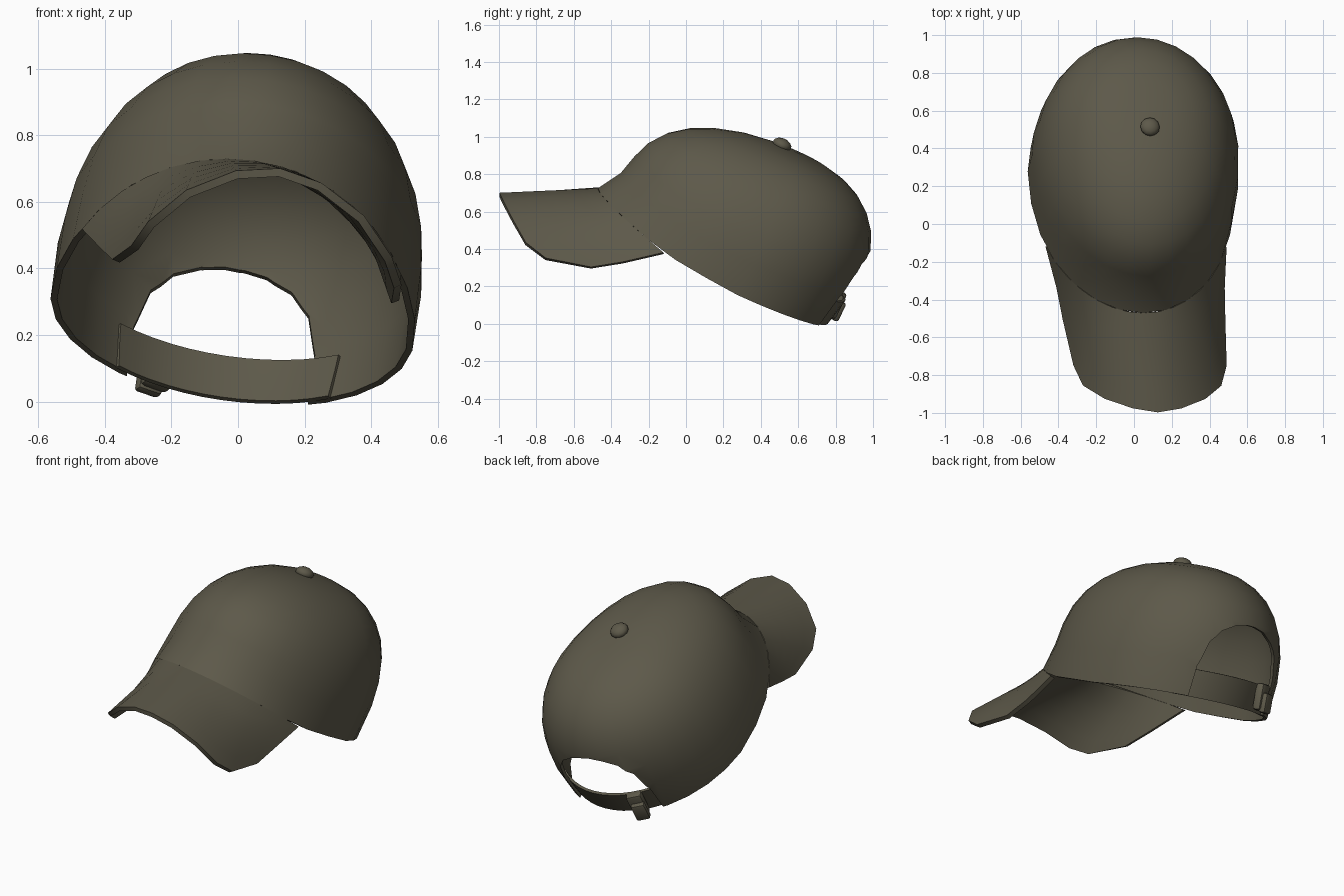
import bpy, bmesh, math
from mathutils import Vector, Matrix

cube = bpy.data.objects.get("Cube")
if cube:
    bpy.data.objects.remove(cube, do_unlink=True)

# Single cloth colour
cloth = bpy.data.materials.new("olive_cloth")
cloth.use_nodes = True
OLIVE = (0.11, 0.10, 0.068, 1)
cloth.diffuse_color = OLIVE
bsdf = cloth.node_tree.nodes["Principled BSDF"]
bsdf.inputs["Base Color"].default_value = OLIVE
bsdf.inputs["Roughness"].default_value = 0.9

# The cap rests tilted: local y runs to the back along the rim, local z is the crown axis
up = Vector((0.13, 0.43, 0.9)).normalized()
back = Vector((-0.06, 0.9, -0.43))
back = (back - up * back.dot(up)).normalized()
side = back.cross(up)
TILT = Matrix((side, back, up)).transposed().to_4x4()
TILT.translation = (-0.01, 0.2, 0.3)

WIDTH, FRONT, BACK, HEIGHT, MIDDLE = 0.57, 0.89, 0.65, 0.73, 0.1
CORNER = math.radians(59)


def activate(ob):
    bpy.ops.object.select_all(action='DESELECT')
    ob.select_set(True)
    bpy.context.view_layer.objects.active = ob


def smooth(angle):
    bpy.ops.object.shade_smooth_by_angle(angle=math.radians(angle))


def finish(name, bm, angle=40, bevel=0, thickness=0):
    """Turn a bmesh into a tilted object with applied modifiers and shading."""
    mesh = bpy.data.meshes.new(name)
    bm.to_mesh(mesh)
    bm.free()
    mesh.materials.append(cloth)
    ob = bpy.data.objects.new(name, mesh)
    bpy.context.collection.objects.link(ob)
    ob.matrix_world = TILT
    activate(ob)
    if thickness:
        mod = ob.modifiers.new("thickness", 'SOLIDIFY')
        mod.thickness = thickness
        mod.offset = -1
        bpy.ops.object.modifier_apply(modifier=mod.name)
    if bevel:
        mod = ob.modifiers.new("bevel", 'BEVEL')
        mod.width = bevel
        mod.segments = 2
        bpy.ops.object.modifier_apply(modifier=mod.name)
    smooth(angle)
    return ob


def grid(rows, closed=False):
    """Skin rows of points with quads."""
    bm = bmesh.new()
    verts = [[bm.verts.new(p) for p in row] for row in rows]
    count = len(rows[0])
    for a, b in zip(verts, verts[1:]):
        for i in range(count if closed else count - 1):
            j = (i + 1) % count
            bm.faces.new((a[i], a[j], b[j], b[i]))
    bmesh.ops.remove_doubles(bm, verts=bm.verts, dist=0.0001)
    return bm


def rim_height(theta):
    """Rim dips slightly at the back and arches up over the brim."""
    k = (-math.cos(theta) - math.cos(CORNER)) / (1 - math.cos(CORNER))
    return 0.1 * k if k > 0 else max(-0.03, 0.03 * k)


def crown_point(theta, t, inset=1):
    """Egg-shaped dome; theta 0 is the back, t runs from rim to apex."""
    c = math.cos(theta)
    power = 2 / (2.5 + (0.2 if c > 0 else 0.3) * c)
    rise = math.sin(t) ** power
    radius = inset * max(0, math.cos(t)) ** power
    radius *= 1 - 0.15 * ((1 + c) / 2) ** 2 * (1 - rise) ** 2
    radius *= 1 - 0.7 * max(0, -c) ** 2 * rise * (1 - rise) ** 3
    return Vector((-WIDTH * math.sin(theta) * radius,
                   MIDDLE + (BACK if c > 0 else FRONT) * c * radius,
                   rim_height(theta) * (1 - rise) + HEIGHT * rise))


# Crown
SEGMENTS, RINGS = 28, 9
rows = [[crown_point(math.tau * i / SEGMENTS, math.pi / 2 * k / RINGS)
         for i in range(SEGMENTS)] for k in range(RINGS + 1)]
crown = finish("crown", grid(rows, closed=True), thickness=0.02)

# Arched opening at the back of the crown
half = [(0.275, -0.2), (0.275, 0.14), (0.24, 0.28), (0.18, 0.355), (0.1, 0.4), (0.03, 0.415)]
arch = half + [(-x, z) for x, z in reversed(half)]
bm = bmesh.new()
face = bm.faces.new([bm.verts.new((x - 0.015, 0.3, z)) for x, z in arch])
new = bmesh.ops.extrude_face_region(bm, geom=[face])["geom"]
bmesh.ops.translate(bm, vec=(0, 1, 0), verts=[v for v in new if isinstance(v, bmesh.types.BMVert)])
bmesh.ops.recalc_face_normals(bm, faces=bm.faces)
cutter = finish("opening_cutter", bm)
cutter.hide_render = True
activate(crown)
cut = crown.modifiers.new("opening", 'BOOLEAN')
cut.operation = 'DIFFERENCE'
cut.solver = 'EXACT'
cut.object = cutter
bpy.ops.object.modifier_apply(modifier=cut.name)
bpy.data.objects.remove(cutter, do_unlink=True)
smooth(40)

# Brim: loft from the front rim to a drooping outer edge, drifting a little to the left
edge = [(0.45, -0.53, -0.14), (0.435, -0.67, -0.235), (0.41, -0.91, -0.295),
        (0.37, -1.04, -0.27), (0.27, -1.15, -0.2), (0.13, -1.23, -0.15), (0, -1.26, -0.136)]
edge += [(-x, y, z) for x, y, z in reversed(edge[:-1])]
outer = [Vector((x + 0.08 * min(1, (-y - 0.33) * 2), y, z)) for x, y, z in edge]
steps = len(outer) + 1
inner = [crown_point(math.pi + CORNER * (1 - 2 * i / steps), 0) for i in range(steps + 1)]
outer = [inner[0]] + outer + [inner[-1]]
ROWS = 5
loft = [[a.lerp(b, k / ROWS) for a, b in zip(inner, outer)] for k in range(ROWS + 1)]
finish("brim", grid(loft), angle=50, thickness=0.025)

# Strap across the opening, tucked just inside the crown
angles = [math.radians(-42 + 7 * i) for i in range(13)]
finish("strap", grid([[crown_point(a, t, 0.965) for a in angles] for t in (0, 0.06, 0.115)]),
       thickness=0.015)


def block(name, place, size, turn, bevel):
    bm = bmesh.new()
    bmesh.ops.create_cube(bm, size=1, matrix=Matrix.Translation(place)
                          @ Matrix.Rotation(math.radians(turn), 4, 'Z')
                          @ Matrix.Diagonal((*size, 1)))
    finish(name, bm, bevel=bevel)


# Buckle and the loose strap tab on its outside
block("buckle", (-0.2, 0.635, 0.055), (0.09, 0.05, 0.15), 24, 0.015)
block("strap_tab", (-0.22, 0.66, 0.025), (0.08, 0.04, 0.11), 24, 0.012)

# Button on top
bm = bmesh.new()
bmesh.ops.create_uvsphere(bm, u_segments=12, v_segments=8, radius=0.052,
                          matrix=Matrix.Translation((0, 0, HEIGHT + 0.005)) @ Matrix.Diagonal((1, 1, 0.65, 1)))
finish("button", bm)
